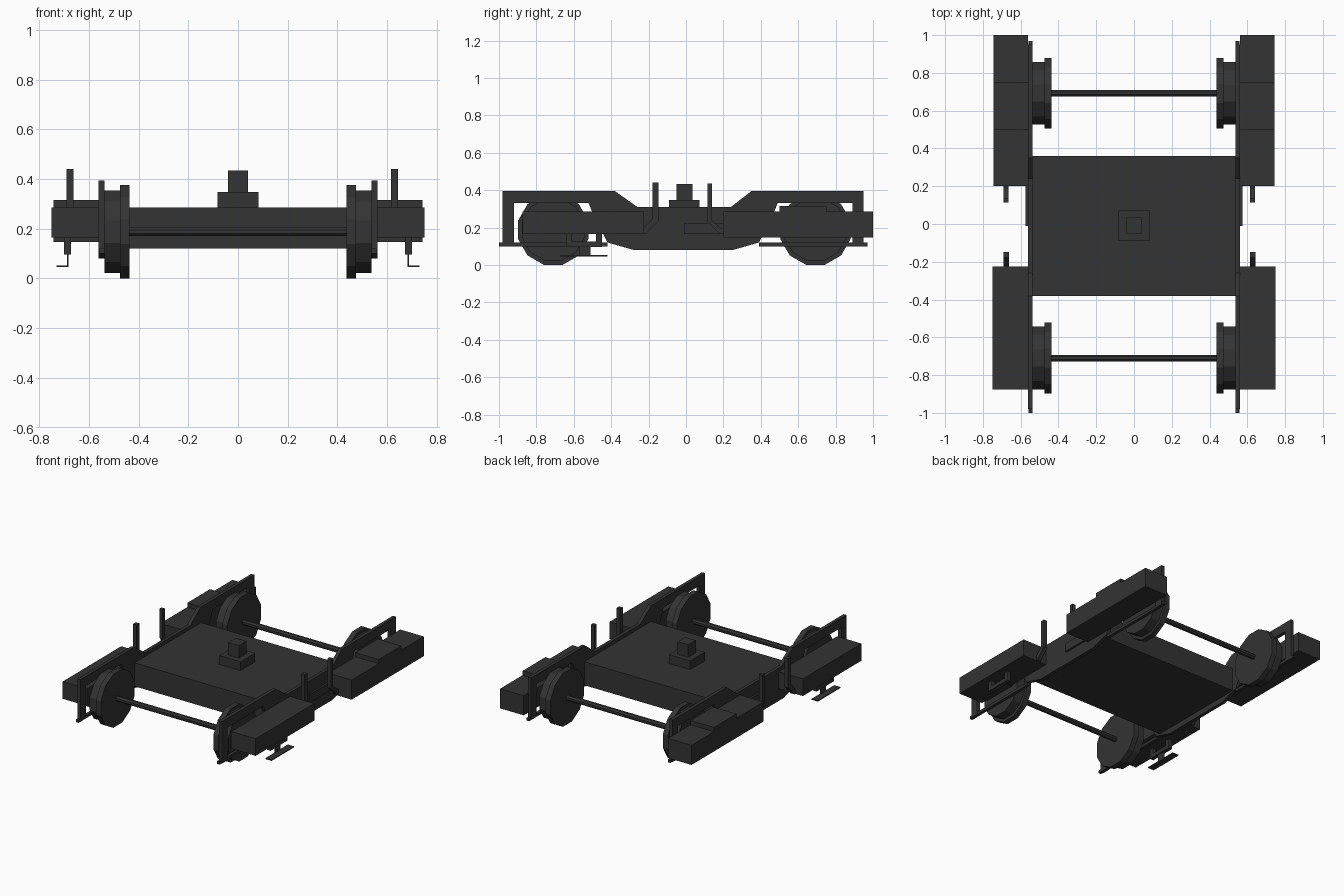
import bpy, bmesh, math
from mathutils import Matrix

if "Cube" in bpy.data.objects:
    bpy.data.objects.remove(bpy.data.objects["Cube"])

metal = bpy.data.materials.new("dark_grey")
metal.diffuse_color = (0.033, 0.033, 0.033, 1)
metal.use_nodes = True
metal.node_tree.nodes["Principled BSDF"].inputs["Base Color"].default_value = metal.diffuse_color


def finish(name, bm):
    bmesh.ops.recalc_face_normals(bm, faces=bm.faces)
    mesh = bpy.data.meshes.new(name)
    bm.to_mesh(mesh)
    bm.free()
    mesh.materials.append(metal)
    obj = bpy.data.objects.new(name, mesh)
    bpy.context.collection.objects.link(obj)
    return obj


def box(name, x, y, z):
    x, y = sorted(x), sorted(y)
    bm = bmesh.new()
    bmesh.ops.create_cube(bm, size=1)
    for v in bm.verts:
        v.co = [r[0] if c < 0 else r[1] for c, r in zip(v.co, (x, y, z))]
    return finish(name, bm)


def plate(name, outline, x0, x1):
    """Extrude a (y, z) outline from x0 to x1."""
    bm = bmesh.new()
    face = bm.faces.new([bm.verts.new((x0, y, z)) for y, z in outline])
    new = bmesh.ops.extrude_face_region(bm, geom=[face])["geom"]
    for v in new:
        if isinstance(v, bmesh.types.BMVert):
            v.co.x = x1
    return finish(name, bm)


def disc(name, x0, x1, y, z, radius, sides):
    """Cylinder along x with a flat side at the bottom."""
    bm = bmesh.new()
    bmesh.ops.create_cone(bm, cap_ends=True, segments=sides, radius1=radius,
                          radius2=radius, depth=abs(x1 - x0))
    spin = Matrix.Rotation(math.pi / sides, 4, 'Z')
    turn = Matrix.Rotation(math.pi / 2, 4, 'Y')
    bm.transform(Matrix.Translation(((x0 + x1) / 2, y, z)) @ turn @ spin)
    return finish(name, bm)


# central bolster and pivot
box("bolster", (-0.54, 0.54), (-0.38, 0.36), (0.12, 0.285))
box("pivot_base", (-0.083, 0.083), (-0.09, 0.072), (0.285, 0.347))
box("pivot_pin", (-0.041, 0.041), (-0.05, 0.035), (0.347, 0.434))

# wheelsets
for end, y in (("front", -0.71), ("back", 0.692)):
    disc(end + "_axle", -0.45, 0.45, y, 0.188, 0.019, 8)
    for side, s in (("right", 1), ("left", -1)):
        disc(f"{end}_{side}_flange", s * 0.437, s * 0.475, y, 0.188, 0.194, 12)
        disc(f"{end}_{side}_tread", s * 0.475, s * 0.538, y, 0.188, 0.172, 12)

frame = [(-0.98, 0.10), (-0.98, 0.395), (-0.38, 0.395), (-0.26, 0.31),
         (0.24, 0.31), (0.35, 0.395), (0.95, 0.395), (0.95, 0.10),
         (0.89, 0.10), (0.89, 0.33), (0.49, 0.33), (0.47, 0.28),
         (0.39, 0.12), (0.25, 0.08), (-0.28, 0.08), (-0.42, 0.12),
         (-0.50, 0.28), (-0.52, 0.33), (-0.92, 0.33), (-0.92, 0.10)]
raised_box = [(0.20, 0.147), (1.0, 0.147), (1.0, 0.285), (0.75, 0.285),
              (0.75, 0.315), (0.50, 0.315), (0.50, 0.285), (0.20, 0.285)]
front_pipe = [(-0.25, 0.165), (-0.215, 0.165), (-0.147, 0.235), (-0.147, 0.44),
              (-0.178, 0.44), (-0.178, 0.25), (-0.22, 0.205), (-0.25, 0.205)]
back_pipe = [(0.22, 0.165), (0.18, 0.165), (0.115, 0.23), (0.115, 0.435),
             (0.138, 0.435), (0.138, 0.24), (0.19, 0.195), (0.22, 0.195)]
# hanging bracket with an open middle
bracket = [(-0.64, 0.17), (-0.64, 0.097), (-0.45, 0.097), (-0.45, 0.17),
           (-0.48, 0.17), (-0.48, 0.125), (-0.61, 0.125), (-0.61, 0.17)]

for side, s in (("right", 1), ("left", -1)):
    # side frame with lower ties under the axles
    plate(side + "_frame", frame, s * 0.538, s * 0.562)
    box(side + "_front_tie", (s * 0.538, s * 0.558), (-1.0, -0.42), (0.10, 0.12))
    box(side + "_back_tie", (s * 0.538, s * 0.558), (0.39, 0.97), (0.10, 0.12))
    box(side + "_link_bar", (s * 0.56, s * 0.575), (-0.01, 0.36), (0.165, 0.225))
    # equipment boxes
    box(side + "_front_box", (s * 0.56, s * 0.75), (-0.875, -0.225), (0.165, 0.285))
    plate(side + "_back_box", raised_box, s * 0.56, s * 0.743)
    # upright pipes
    px = 0.615 if s > 0 else -0.69
    plate(side + "_front_pipe", front_pipe, px, px + 0.028)
    plate(side + "_back_pipe", back_pipe, px, px + 0.025)
    # foot step
    plate(side + "_step_bracket", bracket, s * 0.672, s * 0.70)
    box(side + "_step_hanger", (s * 0.682, s * 0.688), (-0.57, -0.51), (0.048, 0.11))
    box(side + "_foot_step", (s * 0.682, s * 0.73), (-0.67, -0.42), (0.046, 0.053))
